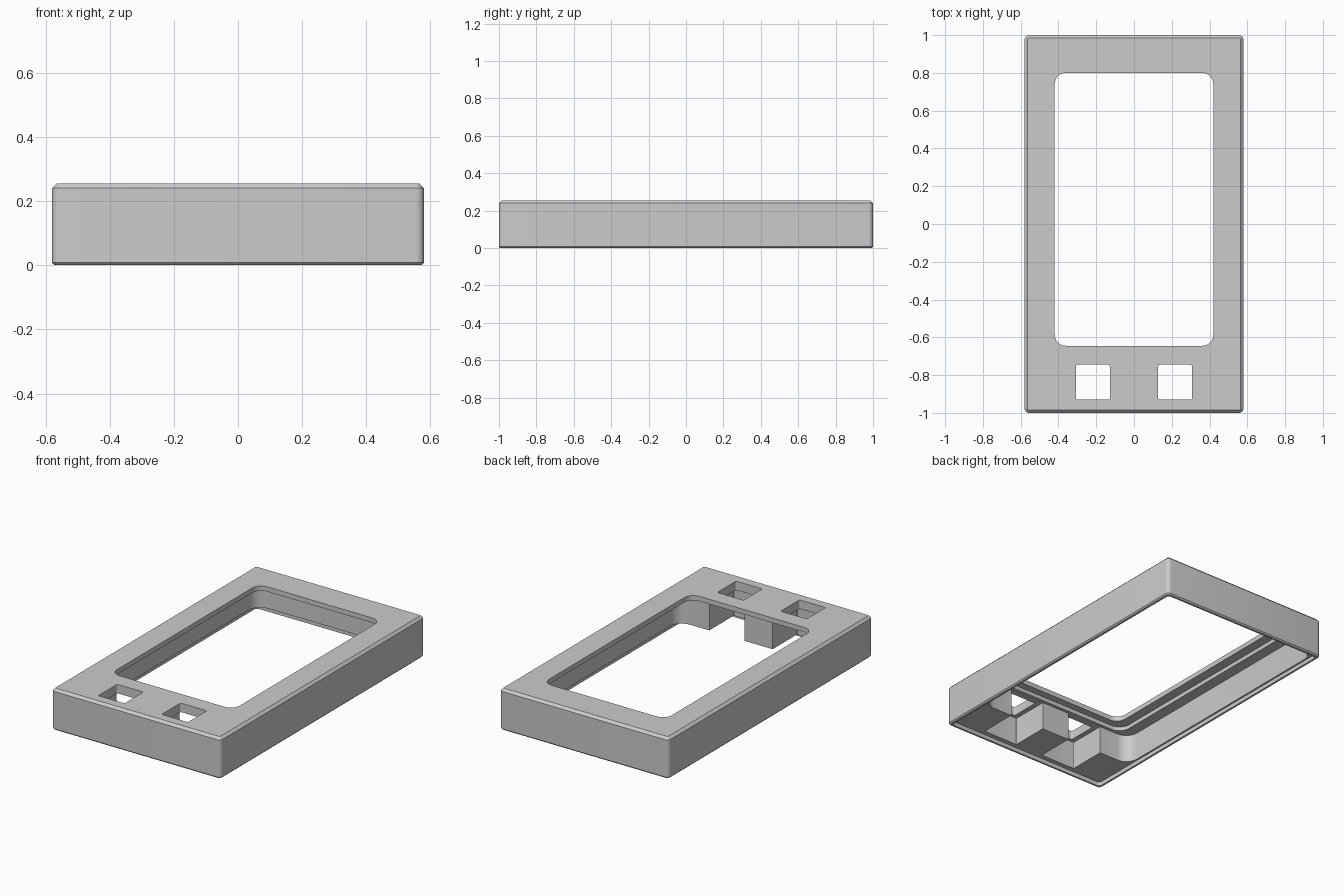
import bpy, bmesh, math

if "Cube" in bpy.data.objects:
    bpy.data.objects.remove(bpy.data.objects["Cube"])


def outline(x0, x1, y0, y1, r, seg=6):
    """Rounded rectangle points, counter-clockwise."""
    pts = []
    corners = [(x1 - r, y1 - r), (x0 + r, y1 - r), (x0 + r, y0 + r), (x1 - r, y0 + r)]
    for q, (cx, cy) in enumerate(corners):
        for i in range(seg + 1):
            a = math.pi / 2 * (q + i / seg)
            pts.append((cx + r * math.cos(a), cy + r * math.sin(a)))
    return pts


def prism(name, box, r, levels):
    """Stack rounded rectangles; levels are (z, inset)."""
    x0, x1, y0, y1 = box
    bm = bmesh.new()
    rings = []
    for z, d in levels:
        pts = outline(x0 + d, x1 - d, y0 + d, y1 - d, max(r - d, 0.004))
        rings.append([bm.verts.new((x, y, z)) for x, y in pts])
    n = len(rings[0])
    for a, b in zip(rings, rings[1:]):
        for i in range(n):
            j = (i + 1) % n
            bm.faces.new((a[i], a[j], b[j], b[i]))
    bm.faces.new(rings[0][::-1])
    bm.faces.new(rings[-1])
    me = bpy.data.meshes.new(name)
    bm.to_mesh(me)
    bm.free()
    ob = bpy.data.objects.new(name, me)
    bpy.context.collection.objects.link(ob)
    return ob


# outer shell with chamfered top and bottom edges
body = prism("display_bezel", (-0.58, 0.58, -1, 1), 0.025,
             [(0, 0.008), (0.008, 0), (0.24, 0), (0.255, 0.015)])

cutters = [
    # shallow lip around the open underside
    prism("rim_cutter", (-0.56, 0.56, -0.98, 0.98), 0.02, [(-0.1, 0), (0.025, 0)]),
    # main cavity behind the window
    prism("cavity_cutter", (-0.55, 0.55, -0.71, 0.97), 0.08, [(-0.12, 0), (0.2, 0)]),
    # screen seat around the window
    prism("seat_cutter", (-0.48, 0.48, -0.69, 0.85), 0.07, [(-0.14, 0), (0.225, 0)]),
    # window
    prism("window_cutter", (-0.42, 0.42, -0.645, 0.8), 0.06, [(-0.16, 0), (0.4, 0)]),
]
# button holes and the notches under them, open to the cavity
for s in (-1, 1):
    cx = 0.2175 * s
    cutters.append(prism("notch_cutter", (cx - 0.12, cx + 0.12, -0.95, -0.66), 0.004,
                         [(-0.13, 0), (0.1995, 0)]))
    cutters.append(prism("button_hole_cutter", (cx - 0.09, cx + 0.09, -0.93, -0.745), 0.01,
                         [(-0.15, 0), (0.4, 0)]))

for c in cutters:
    m = body.modifiers.new(c.name, 'BOOLEAN')
    m.operation = 'DIFFERENCE'
    m.solver = 'EXACT'
    m.object = c
    c.hide_render = True

# bake the cuts and clear the helpers
deps = bpy.context.evaluated_depsgraph_get()
baked = bpy.data.meshes.new_from_object(body.evaluated_get(deps))
body.modifiers.clear()
body.data = baked
for c in cutters:
    bpy.data.objects.remove(c)

# grey plastic
mat = bpy.data.materials.new("grey_plastic")
mat.diffuse_color = (0.6, 0.6, 0.6, 1)
mat.use_nodes = True
mat.node_tree.nodes["Principled BSDF"].inputs["Base Color"].default_value = mat.diffuse_color
body.data.materials.clear()
body.data.materials.append(mat)

bpy.context.view_layer.objects.active = body
body.select_set(True)
bpy.ops.object.shade_smooth_by_angle(angle=math.radians(30))
